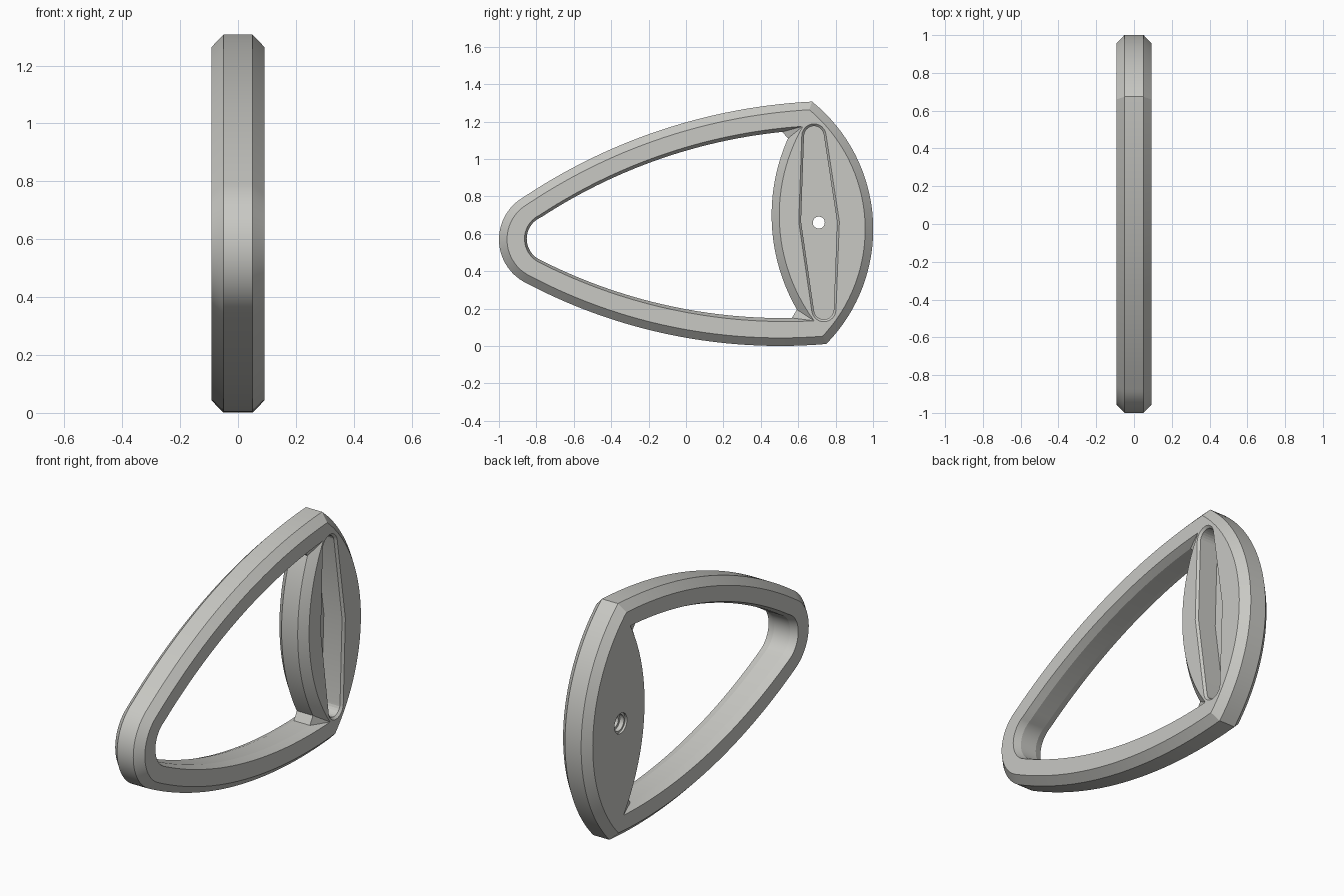
import bpy, bmesh, math
from mathutils import Vector

if "Cube" in bpy.data.objects:
    bpy.data.objects.remove(bpy.data.objects["Cube"])


def arc(a, b, sag, n):
    """Points from a to b (b left out), bulging to the right of travel by sag."""
    a, b = Vector(a), Vector(b)
    d = b - a
    half = d.length / 2
    right = Vector((d.y, -d.x)).normalized()
    r = (half * half + sag * sag) / (2 * abs(sag))
    t = math.asin(min(1, half / r))
    s = 1 if sag > 0 else -1
    centre = (a + b) / 2 + right * (sag - s * r)
    along = d.normalized()
    return [centre + along * r * math.sin(u) + right * s * r * math.cos(u)
            for u in (-t + 2 * t * i / n for i in range(n))]


def inset(pts, d):
    """Move a counter-clockwise outline inward with mitred corners."""
    out = []
    for i, p in enumerate(pts):
        e1 = (p - pts[i - 1]).normalized()
        e2 = (pts[(i + 1) % len(pts)] - p).normalized()
        n1, n2 = Vector((-e1.y, e1.x)), Vector((-e2.y, e2.x))
        out.append(p + (n1 + n2) * d / (1 + n1.dot(n2)))
    return out


def loft(name, levels):
    """Solid through matching (x, outline) sections."""
    bm = bmesh.new()
    rings = [[bm.verts.new((x, p[0], p[1])) for p in pts] for x, pts in levels]
    n = len(rings[0])
    for r0, r1 in zip(rings, rings[1:]):
        for i in range(n):
            j = (i + 1) % n
            bm.faces.new((r0[i], r0[j], r1[j], r1[i]))
    bm.faces.new(rings[0][::-1])
    bm.faces.new(rings[-1])
    bmesh.ops.remove_doubles(bm, verts=bm.verts, dist=1e-5)
    bmesh.ops.recalc_face_normals(bm, faces=bm.faces)
    mesh = bpy.data.meshes.new(name)
    bm.to_mesh(mesh)
    bm.free()
    ob = bpy.data.objects.new(name, mesh)
    bpy.context.collection.objects.link(ob)
    return ob


def circle(y, z, r, n=32):
    return [Vector((y + r * math.cos(2 * math.pi * i / n),
                    z + r * math.sin(2 * math.pi * i / n))) for i in range(n)]


def sweep(y, z, r, a0, a1, n=12):
    return [Vector((y + r * math.cos(math.radians(a0 + (a1 - a0) * i / n)),
                    z + r * math.sin(math.radians(a0 + (a1 - a0) * i / n))))
            for i in range(n + 1)]


W, F = 0.092, 0.05   # half width and half width of the rim flat

# Chamfered outer body
top, bot = (0.674, 1.307), (0.75, 0.011)
nose_t, nose_b = (-0.87, 0.795), (-0.87, 0.345)
outer = (arc(bot, top, 0.288, 32) + arc(top, nose_t, 0.11, 28)
         + arc(nose_t, nose_b, 0.13, 24) + arc(nose_b, bot, 0.12, 28))
small = inset(outer, 0.043)
body = loft("handle_frame", [(-W, small), (-F, outer), (F, outer), (W, small)])


# Opening: wide at the side faces, narrower in the middle
def opening(c_bot, w_bot, w_top, c_top, n_top, n_bot, web, up, nose, down):
    return ([Vector(c_bot)] + arc(w_bot, w_top, web, 28) + [Vector(w_top)]
            + arc(c_top, n_top, up, 28) + arc(n_top, n_bot, nose, 20)
            + arc(n_bot, c_bot, down, 28))


wide = opening((0.685, 0.135), (0.685, 0.135), (0.625, 1.175), (0.625, 1.175),
               (-0.783, 0.70), (-0.79, 0.45), -0.155, 0.096, 0.077, 0.10)
narrow = opening((0.566, 0.150), (0.593, 0.195), (0.545, 1.11), (0.515, 1.145),
                 (-0.775, 0.688), (-0.782, 0.462), -0.11, 0.082, 0.073, 0.085)
cutters = [loft("opening_cutter", [(-0.2, wide), (-W, wide), (-F, narrow),
                                   (F, narrow), (W, wide), (0.2, wide)])]

# Long diamond recess with round ends
slot = ([Vector((0.82, 0.665))] + sweep(0.684, 1.123, 0.065, 9, 178)
        + [Vector((0.603, 0.665))] + sweep(0.737, 0.195, 0.065, 188, 358))
slot_in = inset(slot, 0.012)
cutters.append(loft("recess_cutter", [(-0.033, slot_in), (W - 0.012, slot_in),
                                      (W, slot), (0.2, slot)]))

# Stepped screw hole through the recess floor
wide_c, mid_c, hole_c = (circle(0.71, 0.66, r) for r in (0.056, 0.045, 0.032))
cutters.append(loft("screw_hole_cutter", [
    (-0.2, wide_c), (-0.08, wide_c), (-0.08, mid_c), (-0.055, mid_c),
    (-0.055, hole_c), (0.0, hole_c)]))

for c in cutters:
    c.hide_render = True
    m = body.modifiers.new(c.name, 'BOOLEAN')
    m.operation = 'DIFFERENCE'
    m.solver = 'EXACT'
    m.object = c

# Bake the cuts and remove the cutters
bpy.context.view_layer.update()
dg = bpy.context.evaluated_depsgraph_get()
result = bpy.data.meshes.new_from_object(body.evaluated_get(dg))
body.modifiers.clear()
body.data = result
for c in cutters:
    bpy.data.objects.remove(c, do_unlink=True)

# Plain grey metal
grey = bpy.data.materials.new("light_grey")
grey.diffuse_color = (0.58, 0.58, 0.55, 1)
grey.use_nodes = True
grey.node_tree.nodes["Principled BSDF"].inputs["Base Color"].default_value = grey.diffuse_color
body.data.materials.clear()
body.data.materials.append(grey)

bpy.context.view_layer.objects.active = body
body.select_set(True)
bpy.ops.object.shade_smooth_by_angle(angle=math.radians(12))
